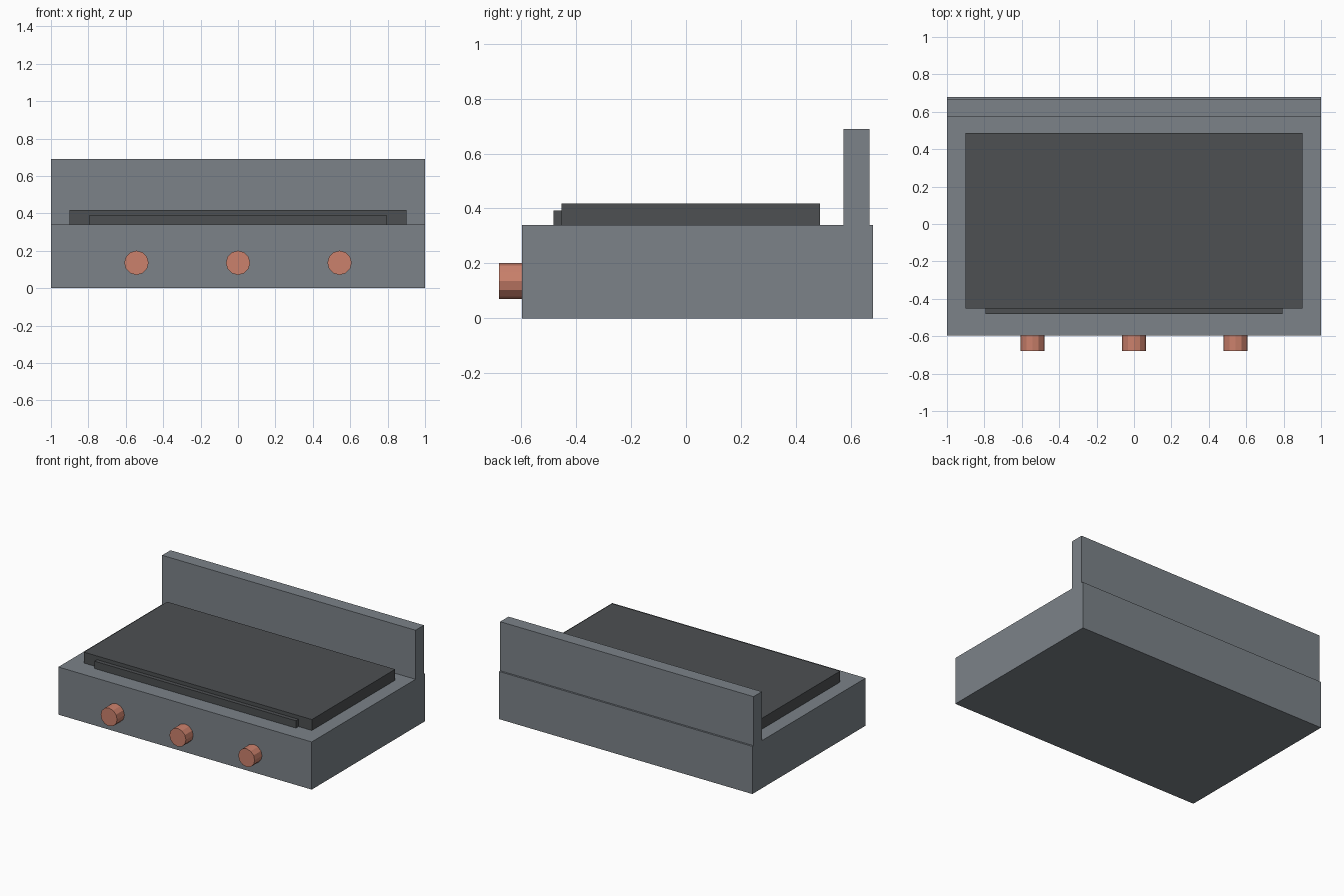
import bpy, bmesh
from math import radians
from mathutils import Matrix

if "Cube" in bpy.data.objects:
    bpy.data.objects.remove(bpy.data.objects["Cube"])


def material(name, color):
    mat = bpy.data.materials.new(name)
    mat.diffuse_color = (*color, 1)
    mat.use_nodes = True
    mat.node_tree.nodes["Principled BSDF"].inputs["Base Color"].default_value = mat.diffuse_color
    return mat


def finish(name, bm, mat):
    mesh = bpy.data.meshes.new(name)
    bm.to_mesh(mesh)
    bm.free()
    mesh.materials.append(mat)
    obj = bpy.data.objects.new(name, mesh)
    bpy.context.collection.objects.link(obj)
    return obj


def box(name, half_width, y0, y1, z0, z1, mat):
    bm = bmesh.new()
    place = (Matrix.Translation((0, (y0 + y1) / 2, (z0 + z1) / 2))
             @ Matrix.Diagonal((2 * half_width, y1 - y0, z1 - z0, 1)))
    bmesh.ops.create_cube(bm, size=1, matrix=place)
    return finish(name, bm, mat)


def knob(name, x, y0, y1, z, radius, mat):
    bm = bmesh.new()
    place = Matrix.Translation((x, (y0 + y1) / 2, z)) @ Matrix.Rotation(radians(90), 4, 'X')
    bmesh.ops.create_cone(bm, cap_ends=True, segments=12, radius1=radius,
                          radius2=radius, depth=y1 - y0, matrix=place)
    return finish(name, bm, mat)


steel = material("steel", (0.20, 0.225, 0.25))
iron = material("dark_iron", (0.075, 0.08, 0.085))
copper = material("copper", (0.60, 0.22, 0.15))

# Housing and upright back panel
box("body", 1.0, -0.597, 0.68, 0, 0.34, steel)
box("backsplash", 1.0, 0.573, 0.667, 0.34, 0.69, steel)

# Cooking plate with the low strip along its front edge
box("cooking_plate", 0.9, -0.453, 0.487, 0.34, 0.418, iron)
box("front_strip", 0.795, -0.482, -0.453, 0.34, 0.392, iron)

# Row of control knobs
for label, x in (("left", -0.543), ("centre", 0), ("right", 0.543)):
    knob(f"knob_{label}", x, -0.68, -0.597, 0.136, 0.065, copper)
